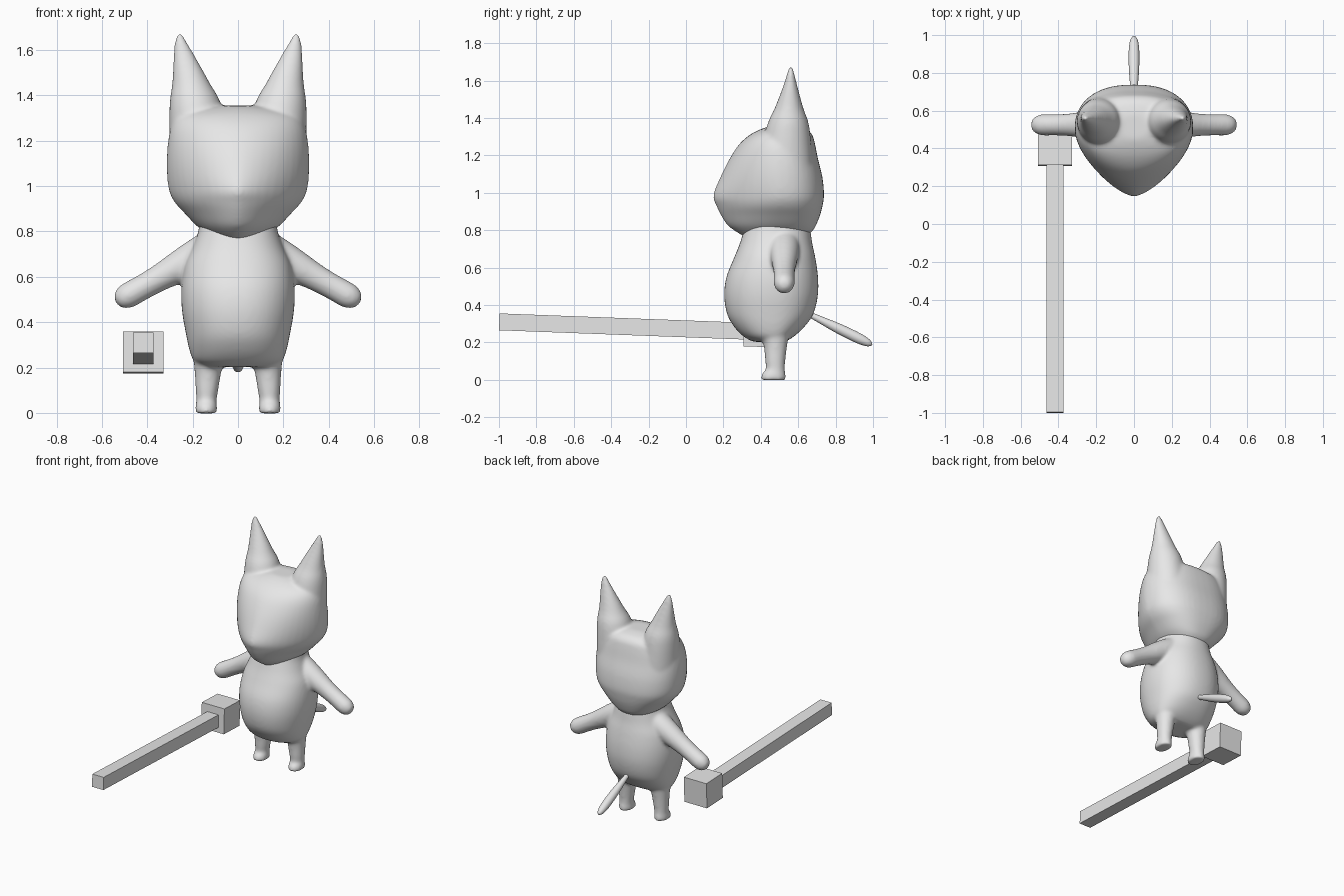
import bpy, bmesh, math
from mathutils import Matrix, Vector

if "Cube" in bpy.data.objects:
    bpy.data.objects.remove(bpy.data.objects["Cube"])

grey = bpy.data.materials.new("plain_grey")
grey.diffuse_color = (0.8, 0.8, 0.8, 1)
grey.use_nodes = True
grey.node_tree.nodes["Principled BSDF"].inputs["Base Color"].default_value = grey.diffuse_color


def curve_between(rings, steps=4):
    """Catmull-Rom interpolation of ring parameters."""
    out = []
    for i in range(len(rings) - 1):
        p0, p1 = rings[max(i - 1, 0)], rings[i]
        p2, p3 = rings[i + 1], rings[min(i + 2, len(rings) - 1)]
        for s in range(steps):
            t = s / steps
            out.append([0.5 * (2 * b + (c - a) * t + (2 * a - 5 * b + 4 * c - d) * t * t
                               + (3 * b - a - 3 * c + d) * t ** 3)
                        for a, b, c, d in zip(p0, p1, p2, p3)])
    out.append(list(rings[-1]))
    return out


def loft(bm, rings, matrix=Matrix(), n_back=2.0, sides=48):
    """Skin rings of (z, cx, cy, rx, r_front, r_back, n_front)."""
    loops = []
    for z, cx, cy, rx, rf, rb, nf in curve_between(rings):
        loop = []
        for k in range(sides):
            a = 2 * math.pi * k / sides
            c, s = math.cos(a), math.sin(a)
            n, ry = (nf, rf) if s < 0 else (n_back, rb)
            x = cx + max(rx, 0.002) * math.copysign(abs(c) ** (2 / n), c)
            y = cy + max(ry, 0.002) * math.copysign(abs(s) ** (2 / n), s)
            loop.append(bm.verts.new(matrix @ Vector((x, y, z))))
        loops.append(loop)
    faces = [bm.faces.new(loops[0]), bm.faces.new(loops[-1])]
    for lo, hi in zip(loops, loops[1:]):
        for k in range(sides):
            j = (k + 1) % sides
            faces.append(bm.faces.new((lo[k], lo[j], hi[j], hi[k])))
    bmesh.ops.recalc_face_normals(bm, faces=faces)


def rod(bm, start, end, radii):
    """Round limb along a line; radii are (distance, radius)."""
    d = Vector(end) - Vector(start)
    m = Matrix.Translation(start) @ d.to_track_quat('Z', 'Y').to_matrix().to_4x4()
    loft(bm, [(t, 0, 0, r, r, r, 2) for t, r in radii], m)


def finish(bm, name, smooth=True, blend=False):
    me = bpy.data.meshes.new(name)
    bm.to_mesh(me)
    bm.free()
    ob = bpy.data.objects.new(name, me)
    bpy.context.collection.objects.link(ob)
    me.materials.append(grey)
    for p in me.polygons:
        p.use_smooth = smooth
    if blend:  # fuse the overlapping parts into one soft skin
        r = ob.modifiers.new("fuse", 'REMESH')
        r.mode, r.voxel_size, r.use_smooth_shade = 'VOXEL', 0.01, True
        s = ob.modifiers.new("soften", 'SMOOTH')
        s.factor, s.iterations = 0.5, 12
    return ob


def profile(rows, cy):
    """Rows of (z, half width, y front, y back, front roundness)."""
    return [(z, 0, cy, w, cy - f, b - cy, n) for z, w, f, b, n in rows]


# head, pointed at the snout
bm = bmesh.new()
loft(bm, profile([
    (0.765, 0.10, 0.31, 0.64, 1.9), (0.80, 0.15, 0.255, 0.68, 1.8),
    (0.83, 0.188, 0.218, 0.697, 1.7), (0.88, 0.235, 0.186, 0.717, 1.6),
    (0.93, 0.28, 0.162, 0.73, 1.55), (0.985, 0.305, 0.145, 0.738, 1.5),
    (1.08, 0.314, 0.182, 0.73, 1.65), (1.18, 0.31, 0.232, 0.706, 1.8),
    (1.26, 0.295, 0.285, 0.69, 1.9), (1.31, 0.26, 0.342, 0.675, 2),
    (1.34, 0.18, 0.40, 0.64, 2), (1.355, 0.08, 0.45, 0.58, 2)], 0.5), n_back=2.4)

# ears
for s in (-1, 1):
    loft(bm, [(z, s * cx, cy, rx, ry, ry, 2) for z, cx, cy, rx, ry in (
        (1.12, 0.17, 0.53, 0.13, 0.15), (1.35, 0.187, 0.545, 0.115, 0.115),
        (1.454, 0.207, 0.551, 0.083, 0.076), (1.578, 0.238, 0.558, 0.046, 0.036),
        (1.645, 0.254, 0.56, 0.024, 0.018), (1.678, 0.257, 0.56, 0.008, 0.008))])
finish(bm, "head_with_ears", blend=True)

# torso
bm = bmesh.new()
loft(bm, profile([
    (0.203, 0.15, 0.36, 0.53, 2.2), (0.23, 0.195, 0.31, 0.575, 2.2),
    (0.28, 0.215, 0.26, 0.63, 2.2), (0.35, 0.23, 0.22, 0.68, 2.2),
    (0.45, 0.247, 0.204, 0.705, 2.2), (0.55, 0.25, 0.216, 0.706, 2.2),
    (0.65, 0.235, 0.256, 0.692, 2.2), (0.73, 0.20, 0.288, 0.675, 2.2),
    (0.80, 0.175, 0.31, 0.665, 2.1), (0.85, 0.17, 0.33, 0.65, 2)], 0.47), n_back=2.2)

for s in (-1, 1):
    # arms
    rod(bm, (s * 0.08, 0.525, 0.745), (s * 0.49, 0.525, 0.515), (
        (0, 0.085), (0.12, 0.08), (0.2, 0.072), (0.3, 0.06), (0.38, 0.056),
        (0.465, 0.056), (0.497, 0.047), (0.515, 0.034), (0.526, 0.012)))
    # legs and feet
    loft(bm, [(z, s * cx, cy, rx, ry, ry, 2) for z, cx, cy, rx, ry in (
        (0.30, 0.128, 0.47, 0.075, 0.09), (0.19, 0.132, 0.478, 0.06, 0.064),
        (0.10, 0.137, 0.477, 0.05, 0.054), (0.055, 0.139, 0.478, 0.045, 0.051),
        (0.038, 0.14, 0.47, 0.047, 0.061), (0.015, 0.14, 0.467, 0.049, 0.067),
        (-0.002, 0.14, 0.467, 0.048, 0.066))])
finish(bm, "body_with_limbs", blend=True)

# tail
bm = bmesh.new()
rod(bm, (0, 0.655, 0.352), (0, 0.995, 0.187), (
    (0, 0.014), (0.07, 0.019), (0.18, 0.027), (0.29, 0.028),
    (0.345, 0.022), (0.368, 0.013), (0.378, 0.003)))
finish(bm, "tail")


# mallet lying beside the figure, tilted slightly upward to the front
def tilted_box(name, centre, size):
    bm = bmesh.new()
    m = (Matrix.Translation(centre) @ Matrix.Rotation(-0.0375, 4, 'X')
         @ Matrix.Diagonal((*size, 1)))
    bmesh.ops.create_cube(bm, size=1, matrix=m)
    finish(bm, name, smooth=False)


tilted_box("mallet_head", (-0.418, 0.40, 0.266), (0.18, 0.18, 0.18))
tilted_box("mallet_handle", (-0.418, -0.336, 0.285), (0.09, 1.325, 0.09))
